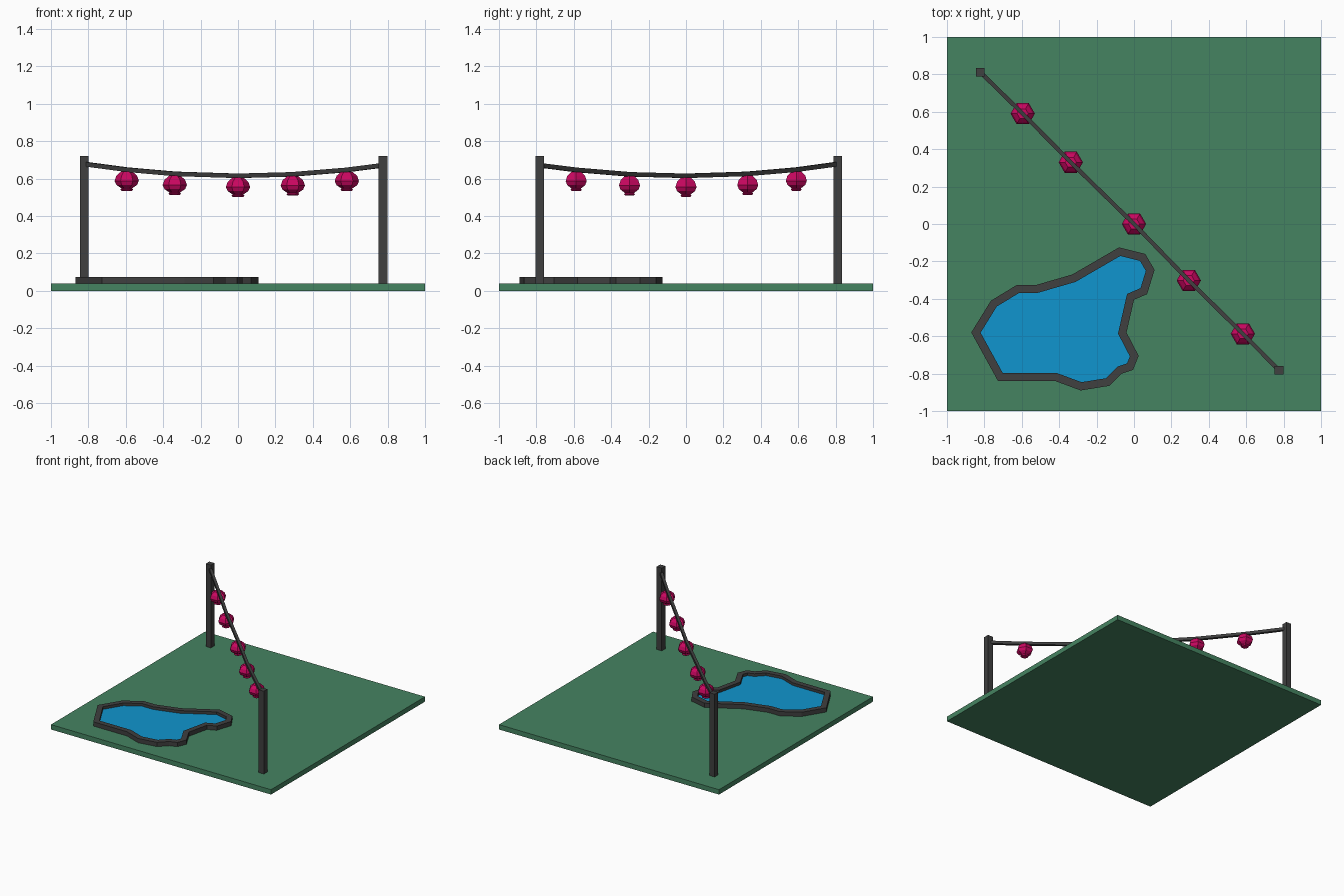
import bpy, bmesh
from math import cos, sin, pi
from mathutils import Vector

if "Cube" in bpy.data.objects:
    bpy.data.objects.remove(bpy.data.objects["Cube"])

def mat(name, rgb):
    m = bpy.data.materials.new(name)
    m.diffuse_color = (*rgb, 1)
    m.use_nodes = True
    m.node_tree.nodes["Principled BSDF"].inputs["Base Color"].default_value = m.diffuse_color
    return m

GREEN = mat("grass", (0.06, 0.23, 0.12))
DARK = mat("dark", (0.05, 0.05, 0.05))
BLUE = mat("water", (0.005, 0.30, 0.62))
PINK = mat("lantern", (0.60, 0.002, 0.12))

def make(name, verts, faces, material):
    me = bpy.data.meshes.new(name)
    me.from_pydata(verts, [], faces)
    bm = bmesh.new()
    bm.from_mesh(me)
    bmesh.ops.recalc_face_normals(bm, faces=bm.faces)
    bm.to_mesh(me)
    bm.free()
    ob = bpy.data.objects.new(name, me)
    me.materials.append(material)
    bpy.context.collection.objects.link(ob)
    return ob

def prism(name, outline, z0, z1, material):
    n = len(outline)
    verts = [(x, y, z) for z in (z0, z1) for x, y in outline]
    faces = [(i, (i + 1) % n, n + (i + 1) % n, n + i) for i in range(n)]
    faces += [tuple(range(n))[::-1], tuple(range(n, 2 * n))]
    return make(name, verts, faces, material)

def box(name, x, y, half, z0, z1, material):
    pts = [(x - half, y - half), (x + half, y - half), (x + half, y + half), (x - half, y + half)]
    return prism(name, pts, z0, z1, material)

def inset(outline, d):
    # mitred inward offset of a clockwise outline
    pts, out = [Vector(p) for p in outline], []
    for i, p in enumerate(pts):
        a = (p - pts[i - 1]).normalized()
        b = (pts[(i + 1) % len(pts)] - p).normalized()
        na, nb = Vector((a.y, -a.x)), Vector((b.y, -b.x))
        out.append(tuple(p + (na + nb) * d / (1 + na.dot(nb))))
    return out

# Ground slab
box("ground_slab", 0, 0, 1, 0, 0.04, GREEN)

# Pond: raised rim and water
rim = [(-0.87, -0.58), (-0.765, -0.41), (-0.625, -0.325), (-0.52, -0.325), (-0.33, -0.27),
       (-0.08, -0.125), (0.06, -0.16), (0.11, -0.245), (0.07, -0.375), (0, -0.405),
       (-0.04, -0.58), (0.025, -0.705), (-0.005, -0.78), (-0.065, -0.80), (-0.13, -0.865),
       (-0.285, -0.89), (-0.42, -0.84), (-0.727, -0.84)]
inner = inset(rim, 0.043)
n = len(rim)
loops = [(rim, 0.04), (rim, 0.075), (inner, 0.075), (inner, 0.04)]
verts = [(x, y, z) for pts, z in loops for x, y in pts]
faces = [(k * n + i, k * n + (i + 1) % n, (k + 1) % 4 * n + (i + 1) % n, (k + 1) % 4 * n + i)
         for k in range(4) for i in range(n)]
make("pond_rim", verts, faces, DARK)
prism("pond_water", inner, 0.04, 0.053, BLUE)

# Posts
ends = [(-0.822, 0.812), (0.775, -0.782)]
for name, (x, y) in zip(("back_left_post", "front_right_post"), ends):
    box(name, x, y, 0.023, 0.04, 0.72, DARK)

# Sagging rope with square section
def rope_z(x):
    return 0.615 + 0.06 * (x / 0.8) ** 2

lamps = [(-0.595, 0.59), (-0.338, 0.33), (0, 0), (0.293, -0.302), (0.582, -0.587)]
path = [(x, y, rope_z(x)) for x, y in [ends[0]] + lamps + [ends[1]]]
side, r = Vector((0.707, 0.707, 0)), 0.012
verts, faces = [], []
for p in path:
    for s, u in ((-1, -1), (1, -1), (1, 1), (-1, 1)):
        verts.append(Vector(p) + side * s * r * 0.9 + Vector((0, 0, u * r)))
for k in range(len(path) - 1):
    faces += [(4 * k + i, 4 * k + (i + 1) % 4, 4 * k + 4 + (i + 1) % 4, 4 * k + 4 + i) for i in range(4)]
last = 4 * (len(path) - 1)
faces += [(3, 2, 1, 0), tuple(last + i for i in range(4))]
make("rope", verts, faces, DARK)

# Six-sided lanterns with a flared foot
profile = [(0.03, 0.05), (0.055, 0.028), (0.065, 0.0), (0.055, -0.022),
           (0.028, -0.04), (0.034, -0.046), (0.026, -0.054)]
for num, (x, y) in enumerate(lamps):
    zc = rope_z(x) - 0.06
    verts = [(x + rr * cos(i * pi / 3), y + rr * sin(i * pi / 3), zc + z)
             for rr, z in profile for i in range(6)]
    faces = [(6 * k + i, 6 * k + (i + 1) % 6, 6 * k + 6 + (i + 1) % 6, 6 * k + 6 + i)
             for k in range(len(profile) - 1) for i in range(6)]
    top = 6 * (len(profile) - 1)
    faces += [tuple(range(6)), tuple(top + i for i in range(6))]
    make(f"lantern_{num + 1}", verts, faces, PINK)
